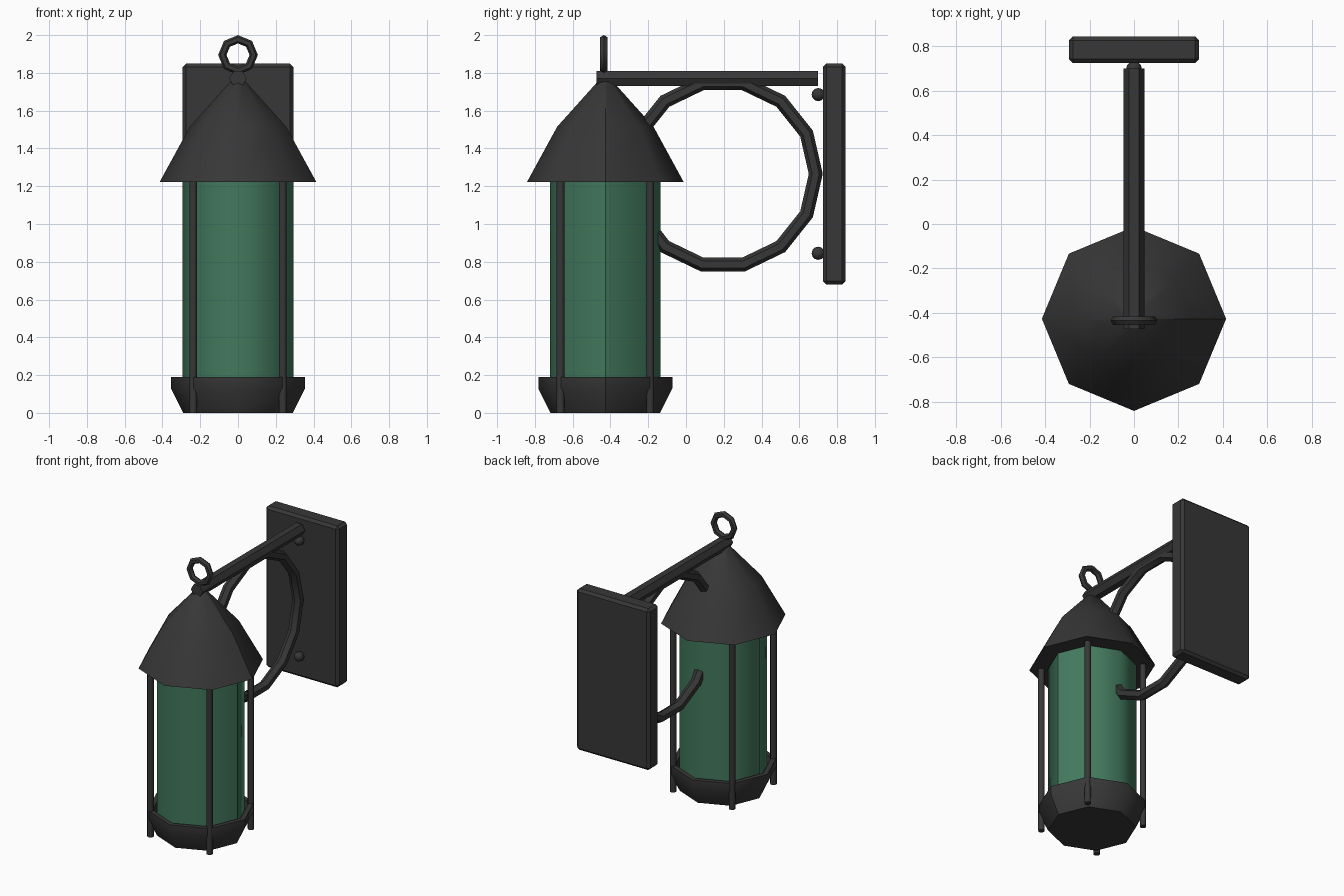
import bpy, bmesh, math
from mathutils import Matrix, Vector

if "Cube" in bpy.data.objects:
    bpy.data.objects.remove(bpy.data.objects["Cube"])

LY = -0.427  # lantern axis position in y


def material(name, color):
    m = bpy.data.materials.new(name)
    m.diffuse_color = (*color, 1.0)
    m.use_nodes = True
    m.node_tree.nodes["Principled BSDF"].inputs["Base Color"].default_value = m.diffuse_color
    return m


IRON = material("dark_iron", (0.038, 0.038, 0.038))
GLASS = material("green_glass", (0.055, 0.19, 0.11))


def finish(name, bm, mat, angle=None):
    me = bpy.data.meshes.new(name)
    bm.to_mesh(me)
    bm.free()
    ob = bpy.data.objects.new(name, me)
    bpy.context.collection.objects.link(ob)
    me.materials.append(mat)
    if angle:
        bpy.ops.object.select_all(action='DESELECT')
        bpy.context.view_layer.objects.active = ob
        ob.select_set(True)
        bpy.ops.object.shade_smooth_by_angle(angle=math.radians(angle))
    return ob


def lathe(name, profile, mat, n=8):
    """Revolve (radius, z) points from bottom to top, with an open seam on the +x side."""
    bm = bmesh.new()
    cols = []
    for i in range(n + 1):
        a = math.tau * i / n
        cols.append([bm.verts.new((r * math.cos(a), LY + r * math.sin(a), z)) for r, z in profile])
    for c, d in zip(cols, cols[1:]):
        for k in range(len(profile) - 1):
            bm.faces.new((c[k], d[k], d[k + 1], c[k + 1]))
    bmesh.ops.dissolve_degenerate(bm, dist=1e-5, edges=bm.edges[:])
    return finish(name, bm, mat, 50)


def rod(name, a, b, radius, n, mat, spin=0.0):
    a, b = Vector(a), Vector(b)
    bm = bmesh.new()
    rot = (b - a).to_track_quat('Z', 'Y').to_matrix().to_4x4()
    bmesh.ops.create_cone(bm, cap_ends=True, segments=n, radius1=radius, radius2=radius,
                          depth=(b - a).length,
                          matrix=Matrix.Translation((a + b) / 2) @ rot @ Matrix.Rotation(spin, 4, 'Z'))
    return finish(name, bm, mat, 50)


def ring(name, center, u, major, minor, n, m, mat):
    """Upright ring in the plane of horizontal direction u and z."""
    u, c, up = Vector(u), Vector(center), Vector((0, 0, 1))
    side = u.cross(up)
    bm = bmesh.new()
    loops = []
    for i in range(n):
        a = math.tau * i / n
        out = u * math.cos(a) + up * math.sin(a)
        loops.append([bm.verts.new(c + out * (major + minor * math.cos(math.tau * j / m))
                                   + side * minor * math.sin(math.tau * j / m)) for j in range(m)])
    for i in range(n):
        p, q = loops[i], loops[(i + 1) % n]
        for j in range(m):
            k = (j + 1) % m
            bm.faces.new((p[j], q[j], q[k], p[k]))
    bmesh.ops.recalc_face_normals(bm, faces=bm.faces[:])
    return finish(name, bm, mat, 50)


# Lantern body: roof, glass and cup-shaped base
lathe("roof", [(0, 1.222), (0.415, 1.222), (0.255, 1.515), (0.035, 1.76), (0, 1.77)], IRON)
lathe("glass", [(0, 0.10), (0.293, 0.10), (0.293, 1.24), (0, 1.24)], GLASS)
lathe("base", [(0, 0), (0.29, 0), (0.355, 0.13), (0.355, 0.19), (0.32, 0.19),
               (0.31, 0.14), (0, 0.14)], IRON)

# Four corner posts
for sx in (-1, 1):
    for sy in (-1, 1):
        x, y = sx * 0.237, LY + sy * 0.237
        rod("post", (x, y, 0), (x, y, 1.24), 0.022, 8, IRON, math.pi / 8)

# Support arm, hanging loop and round brace
arm = rod("arm", (0, -0.473, 1.77), (0, 0.70, 1.77), 0.047, 6, IRON)
xs = [v.co.x for v in arm.data.vertices]
if max(xs) < 0.046:  # keep the hexagon corners on the sides
    for v in arm.data.vertices:
        x, z = v.co.x, v.co.z - 1.77
        v.co.x, v.co.z = -z, 1.77 + x
ring("hanging_loop", (0, -0.435, 1.895), (1, 0, 0), 0.083, 0.022, 8, 6, IRON)
ring("round_brace", (0, 0.195, 1.265), (0, 1, 0), 0.492, 0.037, 14, 6, IRON)

# Wall plate with bevelled edges
bm = bmesh.new()
bmesh.ops.create_cube(bm, size=1, matrix=Matrix.Translation((0, 0.785, 1.264))
                      @ Matrix.Diagonal((0.587, 0.12, 1.17, 1)))
bmesh.ops.bevel(bm, geom=bm.edges[:], offset=0.018, segments=1, affect='EDGES')
finish("wall_plate", bm, IRON)

# Bolts on the wall plate
for z in (0.845, 1.685):
    bm = bmesh.new()
    bmesh.ops.create_uvsphere(bm, u_segments=8, v_segments=6, radius=0.035,
                              matrix=Matrix.Translation((0, 0.70, z)) @ Matrix.Rotation(math.pi / 2, 4, 'X'))
    finish("bolt", bm, IRON, 50)
